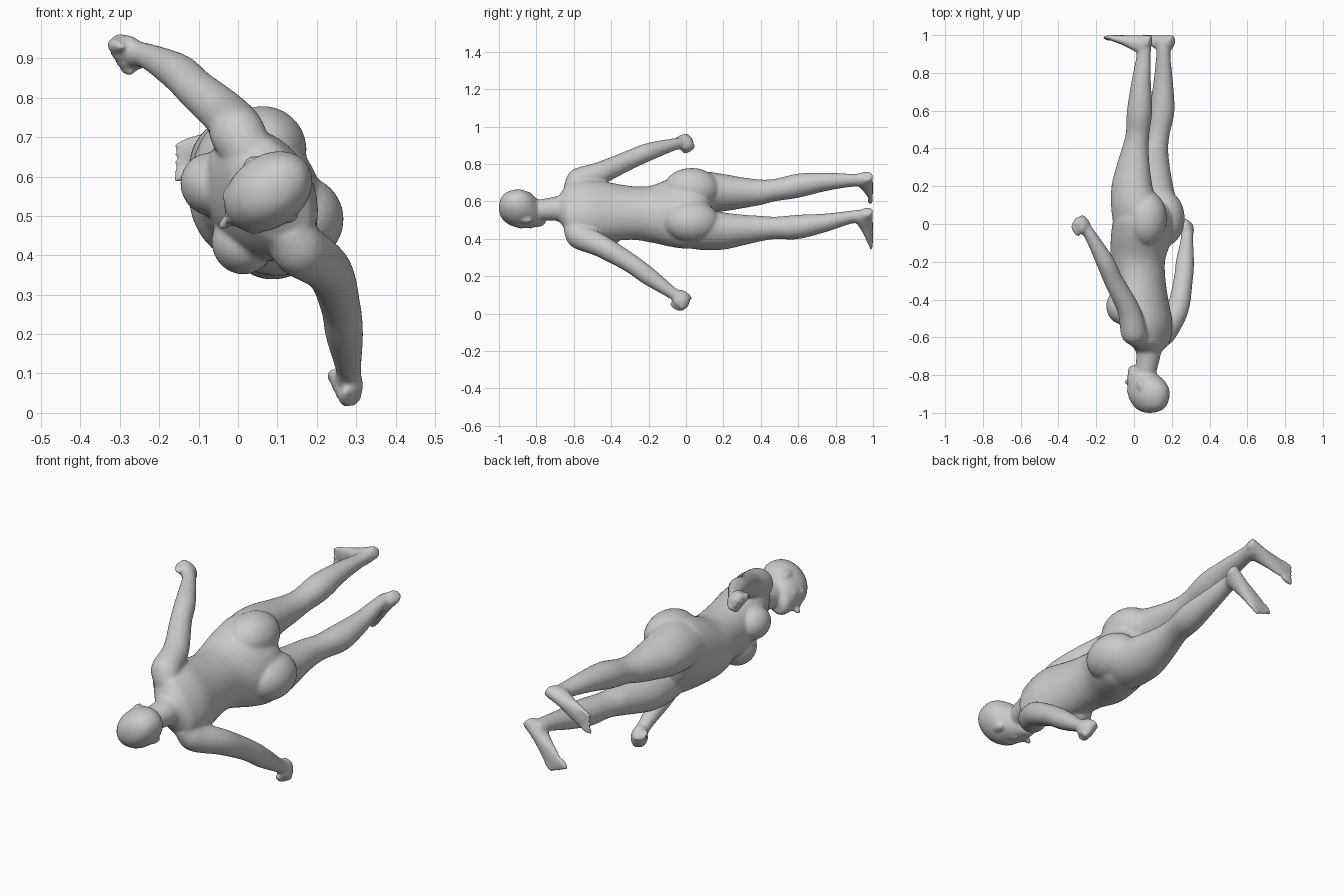
import bpy, bmesh, math
from mathutils import Vector, Matrix

if "Cube" in bpy.data.objects:
    bpy.data.objects.remove(bpy.data.objects["Cube"])

UP = Vector((0, 1, 0))          # body axis runs along y, head at -y
bm = bmesh.new()


class Frame:
    """Local frame: f = forward, l = towards the figure's left, y = along body."""
    def __init__(self, ox, oz, fx, fz):
        self.o = Vector((ox, 0, oz))
        self.F = Vector((fx, 0, fz)).normalized()
        self.L = Vector((-self.F.z, 0, self.F.x))

    def p(self, f, l, y):
        return self.o + self.F * f + self.L * l + UP * y


BODY = Frame(0.06, 0.553, -0.88, -0.47)
HEAD = Frame(0.075, 0.56, -0.81, -0.59)


def spline(a, b, c, d, t):
    return 0.5 * (2 * b + (c - a) * t + (2 * a - 5 * b + 4 * c - d) * t * t
                  + (3 * b - a - 3 * c + d) * t ** 3)


def loft(rings, steps=6, n=32):
    """Skin smoothly interpolated elliptic rings (centre, axis, axis)."""
    r = [rings[0]] + rings + [rings[-1]]
    fine = [[spline(r[i - 1][k], r[i][k], r[i + 1][k], r[i + 2][k], j / steps)
             for k in range(3)] for i in range(1, len(r) - 2) for j in range(steps)]
    fine.append(rings[-1])
    loops = []
    for c, u, v in fine:
        loops.append([bm.verts.new(c + u * math.cos(2 * math.pi * i / n)
                                   + v * math.sin(2 * math.pi * i / n)) for i in range(n)])
    for a, b in zip(loops, loops[1:]):
        for i in range(n):
            bm.faces.new((a[i], a[(i + 1) % n], b[(i + 1) % n], b[i]))
    bm.faces.new(loops[0])
    bm.faces.new(loops[-1])


def column(rows, fr):
    """Rings across the body axis: (y, f, l, half width, half depth)."""
    loft([(fr.p(f, l, y), fr.L * a, fr.F * b) for y, f, l, a, b in rows])


def tube(points):
    """Round limb through (position, radius) points."""
    rings = []
    for i, (p, r) in enumerate(points):
        t = (points[min(i + 1, len(points) - 1)][0] - points[max(i - 1, 0)][0]).normalized()
        u = t.cross(BODY.F).normalized()
        rings.append((p, u * r, t.cross(u) * r))
    loft(rings)


def blob(c, u, v, w):
    """Ellipsoid with three axis vectors."""
    m = Matrix((u, v, w)).transposed().to_4x4()
    m.translation = c
    bmesh.ops.create_uvsphere(bm, u_segments=24, v_segments=14, radius=1, matrix=m)


def fblob(fr, f, l, y, rf, rl, ry):
    blob(fr.p(f, l, y), fr.L * rl, UP * ry, fr.F * rf)


# torso and neck
column([(-0.80, 0.0, 0, .055, .055), (-0.72, -.015, 0, .062, .062), (-0.68, -.02, 0, .072, .066),
        (-0.655, -.025, 0, .11, .077), (-0.62, -.022, 0, .158, .096), (-0.52, -.002, 0, .176, .13),
        (-0.40, .018, 0, .162, .13), (-0.28, .032, 0, .147, .13), (-0.18, .043, 0, .157, .142),
        (-0.06, .018, 0, .2, .155), (0.03, .002, 0, .216, .148), (0.10, 0, 0, .18, .115),
        (0.14, 0, 0, .06, .05)], BODY)

# head: skull, face and jaw
column([(-1.0, -.01, 0, .014, .018), (-0.99, -.012, 0, .044, .058), (-0.965, -.012, 0, .07, .093),
        (-0.92, -.006, 0, .089, .116), (-0.875, -.001, 0, .091, .12), (-0.835, .012, 0, .085, .108),
        (-0.80, .034, 0, .072, .086), (-0.77, .058, 0, .055, .063), (-0.75, .07, 0, .032, .038)], HEAD)
fblob(HEAD, .122, 0, -.836, .034, .016, .016)     # nose tip
fblob(HEAD, .110, 0, -.858, .022, .012, .034)     # nose bridge
fblob(HEAD, .100, 0, -.798, .025, .03, .016)      # lips
fblob(HEAD, .096, 0, -.766, .02, .026, .018)      # chin

# left and right pairs
for s in (-1, 1):
    fblob(HEAD, -.012, s * .089, -.852, .02, .011, .032)      # ear
    fblob(HEAD, .075, s * .038, -.885, .031, .036, .014)      # brow
    fblob(HEAD, .062, s * .042, -.832, .036, .034, .028)      # cheek
    fblob(BODY, .100, s * .084, -.435, .078, .082, .095)      # breast
    fblob(BODY, -.056, s * .10, .03, .112, .112, .15)         # buttock
    # leg
    rows = [(-.06, .0, .095, .10, .12), (.08, .005, .112, .106, .128), (.2, .018, .116, .096, .112),
            (.3, .014, .113, .08, .092), (.4, .002, .11, .067, .072), (.48, -.015, .115, .059, .064),
            (.6, -.035, .125, .064, .068), (.75, -.052, .124, .048, .053), (.88, -.066, .112, .034, .04),
            (.94, -.07, .11, .034, .04), (.975, -.07, .11, .03, .036)]
    column([(y, f, s * l - .036 * min(1, max(0, (y - .55) / .35)), a, b)
            for y, f, l, a, b in rows], BODY)

# feet: ankle position and toe direction
for s, ax, az, dx, dz in ((-1, .046, .718, -.925, -.38), (1, .17, .518, -.70, -.71)):
    d = Vector((dx, 0, dz)).normalized()
    w = Vector((-d.z, 0, d.x))
    o = Vector((ax, 1, az))
    loft([(o + d * t - UP * h, w * a, UP * h) for t, a, h in
          ((-.05, .014, .016), (-.04, .03, .032), (0, .035, .05), (.05, .037, .042),
           (.11, .044, .027), (.16, .047, .018), (.185, .04, .013))])
    for i in range(5):
        r = .015 if i == 0 else .011
        side = -.038 + .0195 * i
        blob(o + d * (.208 - .008 * i) + w * s * side - UP * r,
             d * .037, w * r * .85, UP * r)

# arms: upper arm, elbow, wrist, hand
ARMS = ((-1, ((-.03, -.45, .755), (-.108, -.3, .823), (-.153, -.2, .865), (-.228, -.065, .905), (-.26, -.025, .91))),
        (1, ((.23, -.45, .36), (.26, -.3, .272), (.27, -.2, .2), (.28, -.08, .115), (.28, -.045, .092))))
for s, pts in ARMS:
    path = [BODY.p(-.02, s * .10, -.6), BODY.p(-.02, s * .165, -.572)] + [Vector(p) for p in pts]
    tube(list(zip(path, (.06, .07, .06, .051, .048, .033, .034))))
    # loosely closed hand
    d = (path[-1] - path[-3]).normalized()
    c = (BODY.F - d * BODY.F.dot(d)).normalized()
    w = d.cross(c) * s
    h = path[-1] + d * .022
    blob(h, d * .05, w * .05, c * .034)
    for i in range(4):
        k = h + w * (-.036 + .024 * i) + d * (.032 - .005 * abs(i - 1))
        blob(k + c * .006, d * .025, w * .013, c * .024)
        blob(k + c * .03 - d * .018, d * .03, w * .012, c * .014)
    blob(h - w * .044 + c * .026, d * .038, w * .015, c * .015)

# fuse the parts into one skin
bmesh.ops.recalc_face_normals(bm, faces=bm.faces)
mesh = bpy.data.meshes.new("human_body")
bm.to_mesh(mesh)
bm.free()
body = bpy.data.objects.new("human_body", mesh)
bpy.context.collection.objects.link(body)
rem = body.modifiers.new("fuse", 'REMESH')
rem.mode = 'VOXEL'
rem.voxel_size = 0.006
rem.use_smooth_shade = True

# soften: torso joints strongly, head, hands and feet only a little
soft = body.modifiers.new("soften_details", 'SMOOTH')
soft.factor = 0.5
soft.iterations = 5
blend = body.modifiers.new("blend_joints", 'CORRECTIVE_SMOOTH')
blend.factor = 0.5
blend.iterations = 6
blend.use_only_smooth = True
